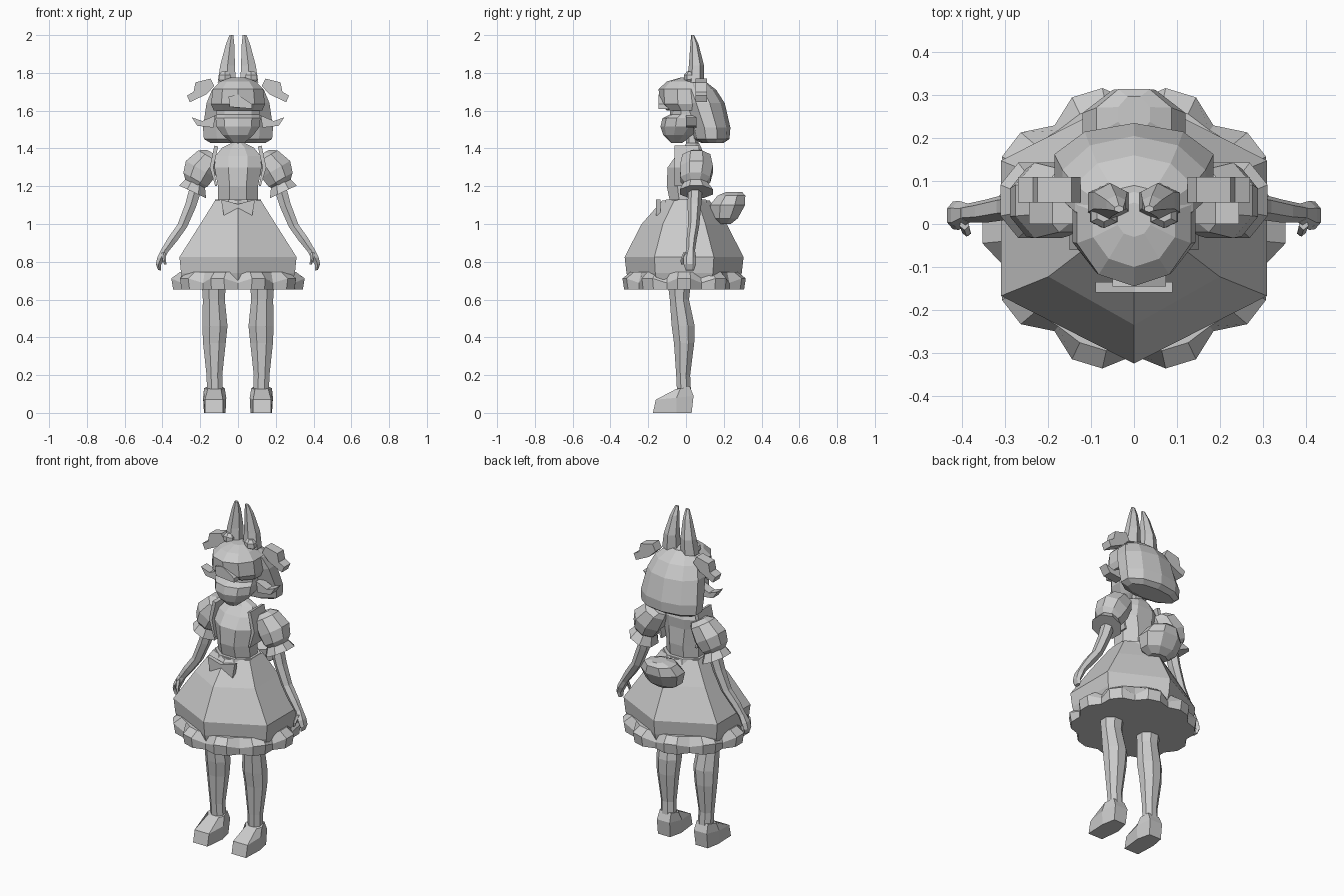
import bpy, bmesh, math
from mathutils import Vector

grey = bpy.data.materials.new("plain grey")
grey.diffuse_color = (0.6, 0.6, 0.6, 1)


def finish(name, bm):
    bmesh.ops.recalc_face_normals(bm, faces=bm.faces)
    me = bpy.data.meshes.new(name)
    bm.to_mesh(me)
    bm.free()
    me.materials.append(grey)
    ob = bpy.data.objects.new(name, me)
    bpy.context.collection.objects.link(ob)
    return ob


def skin(name, rings):
    """Join rings of points with quads and cap both ends."""
    bm = bmesh.new()
    rows = [[bm.verts.new(p) for p in r] for r in rings]
    n = len(rows[0])
    for a, b in zip(rows, rows[1:]):
        for i in range(n):
            j = (i + 1) % n
            bm.faces.new((a[i], a[j], b[j], b[i]))
    bm.faces.new(rows[0])
    bm.faces.new(rows[-1])
    return finish(name, bm)


def loft(name, sections, n=8, start=-90, tilt=0, side=1):
    """Sections are (x, y, z, radius_x, radius_y); tilt turns each ring about y."""
    t = math.radians(tilt)
    rings = []
    for x, y, z, rx, ry in sections:
        ring = []
        for i in range(n):
            a = math.radians(start + 360 * i / n)
            u = rx * math.cos(a)
            ring.append((side * (x + u * math.cos(t)), y + ry * math.sin(a), z + u * math.sin(t)))
        rings.append(ring)
    return skin(name, rings)


def plate(name, pts, y0, y1, side=1):
    return skin(name, [[(side * x, y, z) for x, z in pts] for y in (y0, y1)])


# Six-sided bell skirt with a hem band
loft("skirt", [(0, .0, 1.125, .14, .125), (0, -.01, 1.0, .23, .225), (0, -.01, .825, .358, .315),
               (0, -.01, .74, .348, .305), (0, -.01, .69, .33, .29)], 6)

# Scalloped frill: ten lobes of three points each
frill = []
for z, r_lobe, r_notch, lift in ((.745, .31, .30, 0), (.70, .355, .315, .012), (.652, .345, .315, 0)):
    ring = []
    for i in range(30):
        a = math.radians(-90 + 12 * i)
        r = r_notch if i % 3 == 0 else r_lobe
        ring.append((r * math.cos(a), -.01 + r * .94 * math.sin(a), z + (lift if i % 3 else -lift)))
    frill.append(ring)
skin("skirt_frill", frill)

# Bodice, belt and neck
loft("bodice", [(0, 0, 1.11, .115, .09), (0, -.005, 1.2, .115, .105), (0, -.005, 1.30, .135, .1),
                (0, .02, 1.36, .13, .08), (0, .035, 1.405, .09, .05), (0, .035, 1.43, .035, .035)], 8, -67.5)
loft("belt", [(0, 0, 1.095, .14, .125), (0, 0, 1.13, .13, .115)], 8, -67.5)
loft("neck", [(0, .035, 1.39, .035, .035), (0, .03, 1.5, .03, .03)], 6)

# Front bow and large rear knot
plate("front_bow", [(-.09, 1.13), (0, 1.105), (.09, 1.13), (.075, 1.045), (0, 1.085), (-.075, 1.045)], -.16, -.135)
loft("rear_knot", [(0, .2, 1.0, .06, .04), (0, .205, 1.03, .11, .075), (0, .22, 1.10, .13, .1),
                   (0, .24, 1.15, .095, .08), (0, .255, 1.17, .04, .045)], 8, -67.5)

# Head: face, front cap of hair and back bob
loft("face", [(0, -.05, 1.43, .035, .03), (0, -.04, 1.47, .085, .08), (0, -.02, 1.515, .12, .115),
              (0, -.015, 1.56, .125, .11), (0, 0, 1.58, .12, .085), (0, 0, 1.64, .12, .08)], 10)
loft("hair_cap", [(0, .01, 1.60, .135, .11), (0, 0, 1.635, .15, .14), (0, 0, 1.715, .14, .145),
                  (0, 0, 1.755, .10, .10), (0, .01, 1.775, .04, .04)], 10)
loft("hair_back", [(0, .14, 1.43, .155, .06), (0, .135, 1.45, .19, .095), (0, .13, 1.51, .195, .105),
                   (0, .09, 1.64, .175, .115), (0, .06, 1.71, .145, .1), (0, .03, 1.765, .08, .06)], 10)
plate("fringe_lock", [(-.05, 1.675), (0, 1.685), (.075, 1.635), (.075, 1.61), (-.045, 1.62)], -.145, -.09)

for s, tag in ((-1, "left"), (1, "right")):
    # Long ears with a bead at the base
    loft(tag + "_ear", [(.06, .05, 1.75, .055, .045), (.055, .055, 1.84, .045, .04),
                        (.042, .045, 1.95, .026, .022), (.035, .035, 2.0, .012, .008)], 6, side=s)
    loft(tag + "_ear_bead", [(.07, .02, 1.745, .02, .015), (.07, .02, 1.765, .037, .03),
                             (.07, .02, 1.79, .035, .03), (.07, .02, 1.808, .018, .015)], 6, side=s)
    # Hair ribbon and flicked lock
    plate(tag + "_ribbon", [(.125, 1.73), (.145, 1.77), (.225, 1.75), (.235, 1.70), (.27, 1.68),
                            (.255, 1.645), (.17, 1.685)], .05, .11, s)
    plate(tag + "_flick", [(.12, 1.575), (.19, 1.545), (.245, 1.565), (.215, 1.52), (.13, 1.51)], 0, .055, s)
    # Puffed sleeve, flared cuff and shoulder strap
    loft(tag + "_sleeve", [(.125, .055, 1.37, .05, .05), (.15, .055, 1.355, .075, .08),
                           (.20, .055, 1.29, .095, .095), (.225, .05, 1.235, .08, .085),
                           (.235, .05, 1.21, .055, .06)], 8, -67.5, 30, s)
    loft(tag + "_cuff", [(.222, .05, 1.225, .055, .06), (.24, .055, 1.17, .085, .095)], 8, -67.5, 25, s)
    plate(tag + "_strap", [(.105, 1.41), (.125, 1.415), (.15, 1.30), (.12, 1.2), (.11, 1.2), (.13, 1.30)],
          -.06, .07, s)
    # Arm, hand and thumb
    loft(tag + "_arm", [(.215, .05, 1.22, .038, .04), (.25, .045, 1.10, .034, .036), (.295, .04, .99, .03, .03),
                        (.345, .03, .92, .03, .027), (.39, .025, .855, .022, .022)], 6, -90, 15, s)
    loft(tag + "_hand", [(.385, .025, .865, .022, .022), (.408, .02, .82, .022, .034),
                         (.422, .02, .785, .016, .032), (.416, .02, .755, .009, .022)], 6, -90, 15, s)
    loft(tag + "_thumb", [(.395, .0, .85, .012, .014), (.39, -.018, .81, .01, .011),
                          (.385, -.02, .785, .006, .007)], 5, side=s)
    # Leg and block shoe
    loft(tag + "_leg", [(.128, -.035, .70, .07, .068), (.128, -.035, .60, .063, .055),
                        (.122, -.015, .46, .072, .066), (.125, -.01, .37, .065, .058),
                        (.125, -.015, .2, .045, .04), (.122, -.01, .10, .045, .04)], 8, -67.5, side=s)
    foot = [[(.085, .02), (.16, .02), (.18, -.03), (.16, -.055), (.09, -.055), (.07, -.03)],
            [(.08, .04), (.165, .04), (.185, -.05), (.175, -.16), (.08, -.16), (.062, -.05)],
            [(.085, .03), (.165, .03), (.18, -.05), (.175, -.175), (.08, -.175), (.066, -.05)]]
    heights = [(.14, .14, .13, .125, .125, .13), (.09, .09, .08, .07, .07, .08), (0,) * 6]
    skin(tag + "_shoe", [[(s * x, y, z) for (x, y), z in zip(r, h)] for r, h in zip(foot, heights)])
